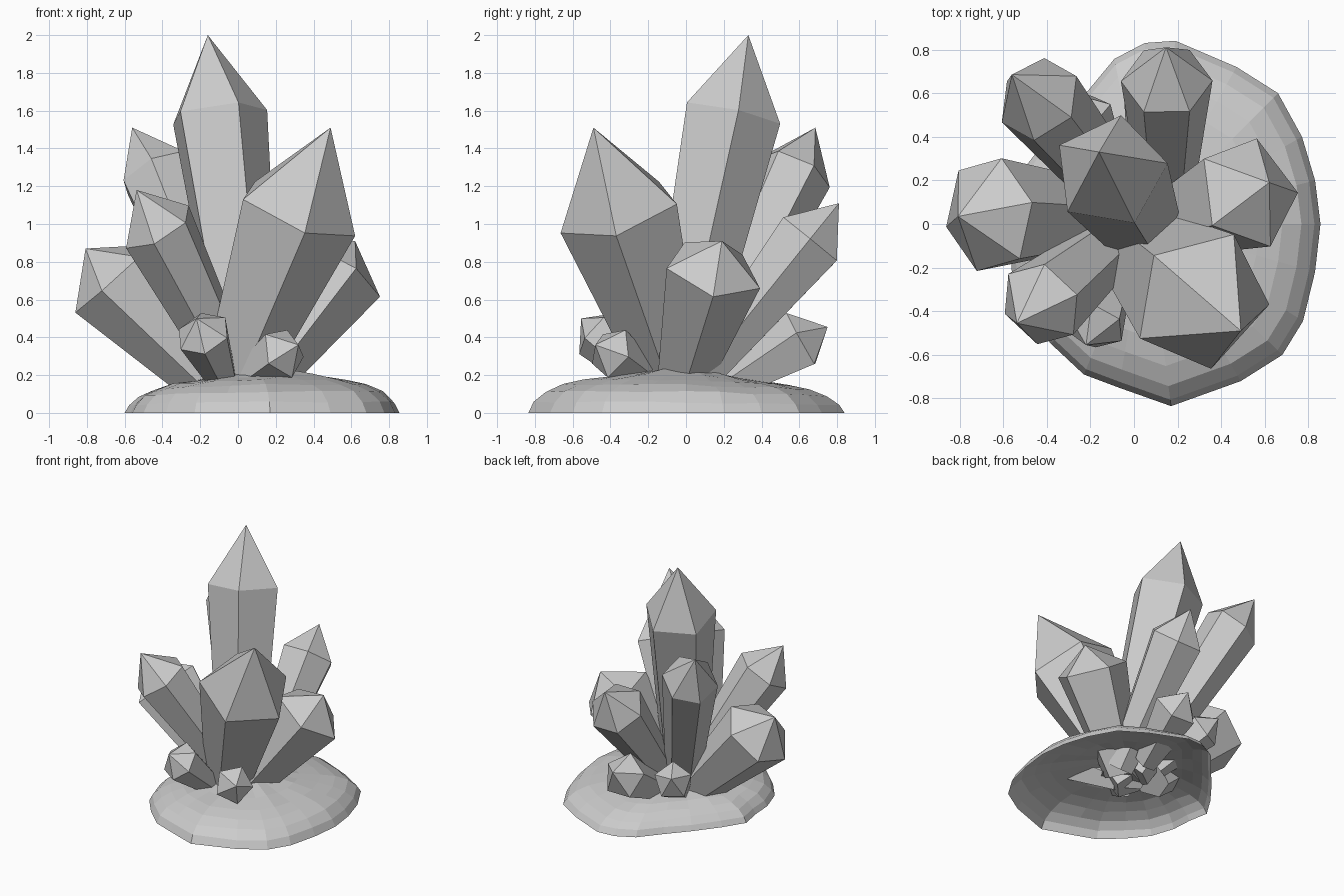
import bpy, bmesh, math, random
from mathutils import Vector, Matrix

if "Cube" in bpy.data.objects:
    bpy.data.objects.remove(bpy.data.objects["Cube"])

random.seed(4)


def finish(name, bm):
    bmesh.ops.recalc_face_normals(bm, faces=bm.faces)
    mesh = bpy.data.meshes.new(name)
    bm.to_mesh(mesh)
    bm.free()
    obj = bpy.data.objects.new(name, mesh)
    bpy.context.collection.objects.link(obj)
    return obj


def crystal(name, sides, tip, centre, corner, radius, root, taper=0.5):
    """Tapered prism growing from root to a shoulder ring, closed by a point."""
    tip, centre, corner, root = map(Vector, (tip, centre, corner, root))
    axis = (tip - centre).normalized()
    arm = corner - centre
    arm = (arm - axis * arm.dot(axis)).normalized() * radius
    bm = bmesh.new()
    low, high = [], []
    for i in range(sides):
        a = Matrix.Rotation(math.tau * i / sides, 3, axis) @ arm
        low.append(bm.verts.new(root + a * taper))
        high.append(bm.verts.new(centre + a))
    point = bm.verts.new(tip)
    for i in range(sides):
        j = (i + 1) % sides
        bm.faces.new((low[i], low[j], high[j], high[i]))
        bm.faces.new((high[i], high[j], point))
    bm.faces.new(low)
    return finish(name, bm)


# Large crystals: sides, tip, shoulder centre, one shoulder corner, radius, root
crystal("main_crystal", 5, (-.16, .33, 2.0), (-.11, .24, 1.58),
        (0, .01, 1.65), .268, (.07, -.07, .13), .6)
crystal("front_right_crystal", 5, (.49, -.49, 1.51), (.31, -.35, 1.07),
        (.62, -.37, .94), .338, (-.05, -.05, .12))
crystal("back_left_crystal", 6, (-.56, .685, 1.51), (-.435, .572, 1.27),
        (-.605, .445, 1.2), .205, (.02, .02, .13), .6)
crystal("back_crystal", 6, (.147, .81, 1.11), (.15, .656, .92),
        (.358, .656, .92), .21, (.15, .02, .13))
crystal("right_crystal", 5, (.62, .19, .91), (.524, .145, .756),
        (.628, -.10, .77), .268, (.09, -.03, .13))
crystal("left_crystal", 6, (-.807, .035, .87), (-.664, .043, .71),
        (-.732, -.234, .65), .272, (-.12, .04, .14), .55)
crystal("front_left_crystal", 6, (-.537, -.455, 1.18), (-.427, -.368, .985),
        (-.445, -.555, .895), .205, (.01, 0, .13), .55)

# Small crystals around the foot of the cluster
crystal("small_front_left_crystal", 6, (-.22, -.555, .5), (-.185, -.465, .42),
        (-.167, -.52, .31), .148, (-.07, -.2, .15))
crystal("small_front_right_crystal", 5, (.32, -.48, .36), (.24, -.395, .32),
        (.31, -.44, .2), .142, (.02, -.16, .16), .6)
crystal("small_back_left_crystal", 5, (-.29, .6, .455), (-.235, .5, .39),
        (-.14, .53, .41), .14, (-.08, .18, .15))
crystal("small_back_crystal", 5, (.12, .75, .455), (.115, .615, .38),
        (.115, .54, .545), .17, (.06, .2, .13))

# Rocky base: hollow low dome, open underneath, rings follow one outline
OUTLINE = [(.855, 0), (.83, .2), (.77, .4), (.66, .6), (.47, .72), (.19, .84),
           (.05, .83), (-.09, .757), (-.22, .6), (-.36, .44), (-.5, .26),
           (-.6, .1), (-.57, -.06), (-.56, -.22), (-.5, -.4), (-.38, -.55),
           (-.23, -.69), (-.07, -.75), (.17, -.835), (.49, -.72), (.68, -.6),
           (.775, -.445), (.83, -.22)]
PROFILE = [(1, 0), (.965, .05), (.89, .098), (.78, .135), (.65, .16),
           (.47, .183), (.26, .21)]
SEG = len(OUTLINE)
bm = bmesh.new()
rings = []
for k, (r, z) in enumerate(PROFILE):
    ring = []
    for x, y in OUTLINE:
        cx = .13 - .07 * (1 - r)
        dx, dy = x - .13, y
        # lower towards the left, higher at the front
        lean = (.018 * dx - .015 * dy) * min(1, k / 2)
        jitter = random.uniform(-.006, .006) if k else 0
        ring.append(bm.verts.new((cx + r * dx, r * dy, z + lean + jitter)))
    rings.append(ring)
top = bm.verts.new((.04, 0, .228))
for lo, hi in zip(rings, rings[1:]):
    for i in range(SEG):
        j = (i + 1) % SEG
        bm.faces.new((lo[i], lo[j], hi[j], hi[i]))
for i in range(SEG):
    bm.faces.new((rings[-1][i], rings[-1][(i + 1) % SEG], top))
finish("rock_base", bm)
